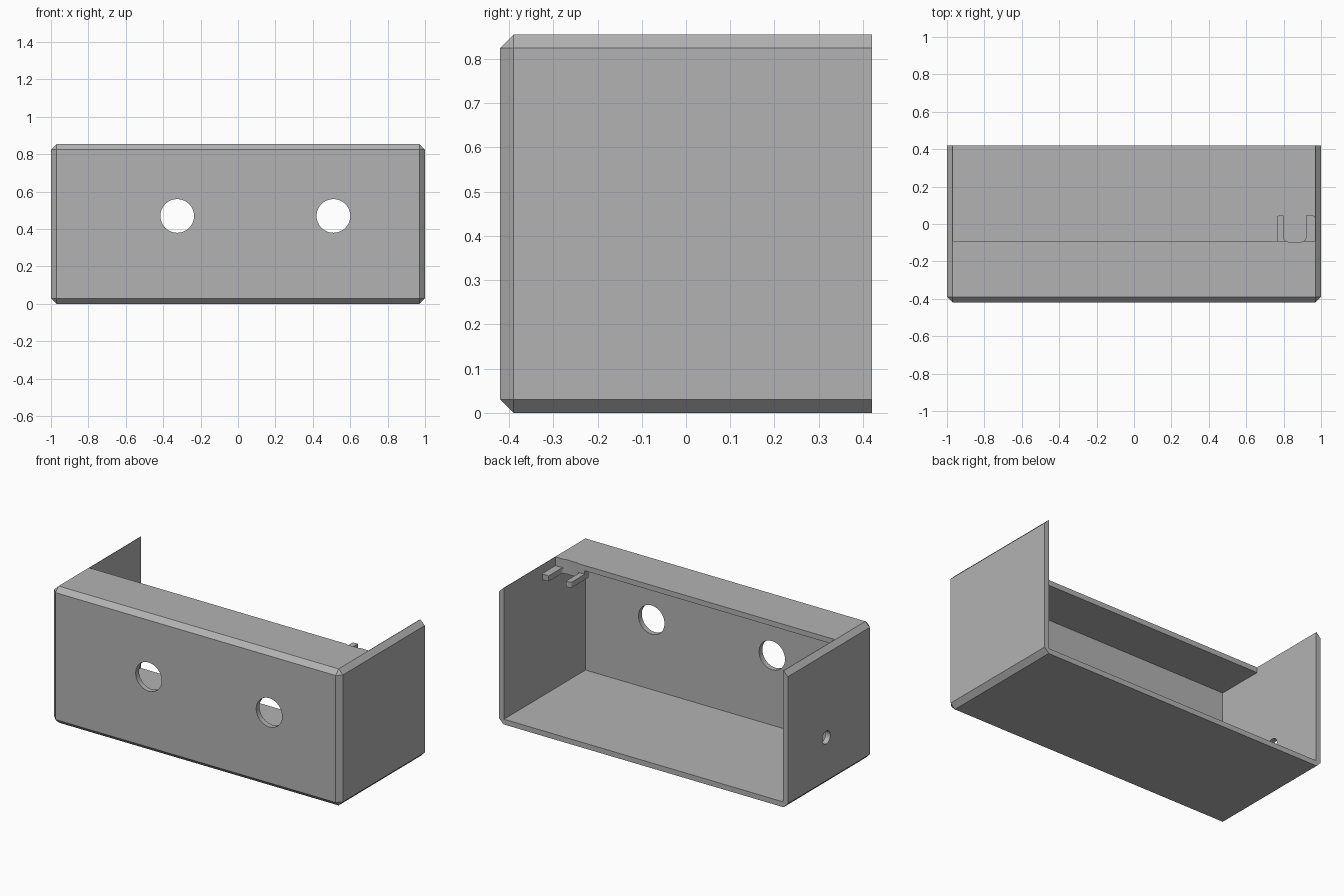
import bpy, bmesh
from mathutils import Matrix, Vector

# Remove the default cube
if "Cube" in bpy.data.objects:
    bpy.data.objects.remove(bpy.data.objects["Cube"], do_unlink=True)

# Single grey finish
grey = bpy.data.materials.new("plain_grey")
grey.use_nodes = True
colour = (0.45, 0.45, 0.45, 1)
grey.diffuse_color = colour
grey.node_tree.nodes["Principled BSDF"].inputs["Base Color"].default_value = colour

W, D, H = 1.0, 0.42, 0.855      # half width, half depth, height
T, CH = 0.033, 0.03             # wall thickness, chamfer
LIP = -0.09                     # rear edge of the top strip


def box(name, lo, hi, pick=None, offset=0, segments=1):
    """Box between two corners; edges chosen by pick are bevelled."""
    lo, hi = Vector(lo), Vector(hi)
    bm = bmesh.new()
    place = Matrix.Translation((lo + hi) / 2) @ Matrix.Diagonal((*(hi - lo), 1))
    bmesh.ops.create_cube(bm, size=1, matrix=place)
    if pick:
        bmesh.ops.bevel(bm, geom=[e for e in bm.edges if pick(e)], offset=offset,
                        segments=segments, profile=0.5, affect='EDGES')
    return finish(name, bm)


def rod(name, centre, radius, length, axis):
    bm = bmesh.new()
    bmesh.ops.create_cone(bm, cap_ends=True, segments=48, radius1=radius,
                          radius2=radius, depth=length,
                          matrix=Matrix.Translation(centre) @ Matrix.Rotation(1.5707963, 4, axis))
    return finish(name, bm)


def finish(name, bm):
    bmesh.ops.recalc_face_normals(bm, faces=bm.faces)
    mesh = bpy.data.meshes.new(name)
    bm.to_mesh(mesh)
    bm.free()
    mesh.materials.append(grey)
    obj = bpy.data.objects.new(name, mesh)
    bpy.context.collection.objects.link(obj)
    return obj


def cut(target, cutters):
    """Subtract each cutter and apply the result."""
    bpy.ops.object.select_all(action='DESELECT')
    bpy.context.view_layer.objects.active = target
    target.select_set(True)
    for cutter in cutters:
        mod = target.modifiers.new("cut", 'BOOLEAN')
        mod.operation, mod.solver, mod.object = 'DIFFERENCE', 'EXACT', cutter
        bpy.ops.object.modifier_apply(modifier=mod.name)
        cutter.hide_render = True
        cutter.hide_set(True)
    bpy.ops.object.shade_smooth_by_angle(angle=0.4)


def vertical(e):
    a, b = (v.co for v in e.verts)
    return abs(a.z - b.z) > 0.01


# Chamfered case, left square around its open back
case = box("case", (-W, -D, 0), (W, D, H),
           lambda e: any(v.co.y < 0 for v in e.verts), CH)

# Hollow interior and open rear part of the top
cavity = box("cavity_cutter", (-W + T, -D + T, T), (W - T, 1, H - T))
opening = box("top_opening_cutter", (-W + T, LIP, H / 2), (W - T, 1.1, 1))

# Round holes in the front and in the right wall
front_holes = [rod("front_hole_cutter", (x, -D, 0.47), 0.09, 0.3, 'X')
               for x in (-0.325, 0.51)]
side_hole = rod("side_hole_cutter", (-W, 0.04, 0.30), 0.04, 0.3, 'Y')

# Rounded notch between the fork prongs, just nicking the top strip
notch = box("notch_cutter", (0.80, LIP - 0.005, 0.7), (0.92, 0.3, 1),
            vertical, 0.025, 6)
cut(case, [cavity, opening, *front_holes, side_hole, notch])

# Fork bracket hung under the top strip, with lowered prongs
fork = box("fork_bracket", (0.765, -0.13, 0.765), (W - T, 0.045, H - T),
           lambda e: vertical(e) and e.verts[0].co.y > 0, 0.01, 3)
prong_step = box("prong_step_cutter", (0.7, LIP, 0.80), (1.05, 0.3, 1))
cut(fork, [notch, prong_step])

for helper in [o for o in bpy.data.objects if o.name.split(".")[0].endswith("_cutter")]:
    bpy.data.objects.remove(helper, do_unlink=True)
